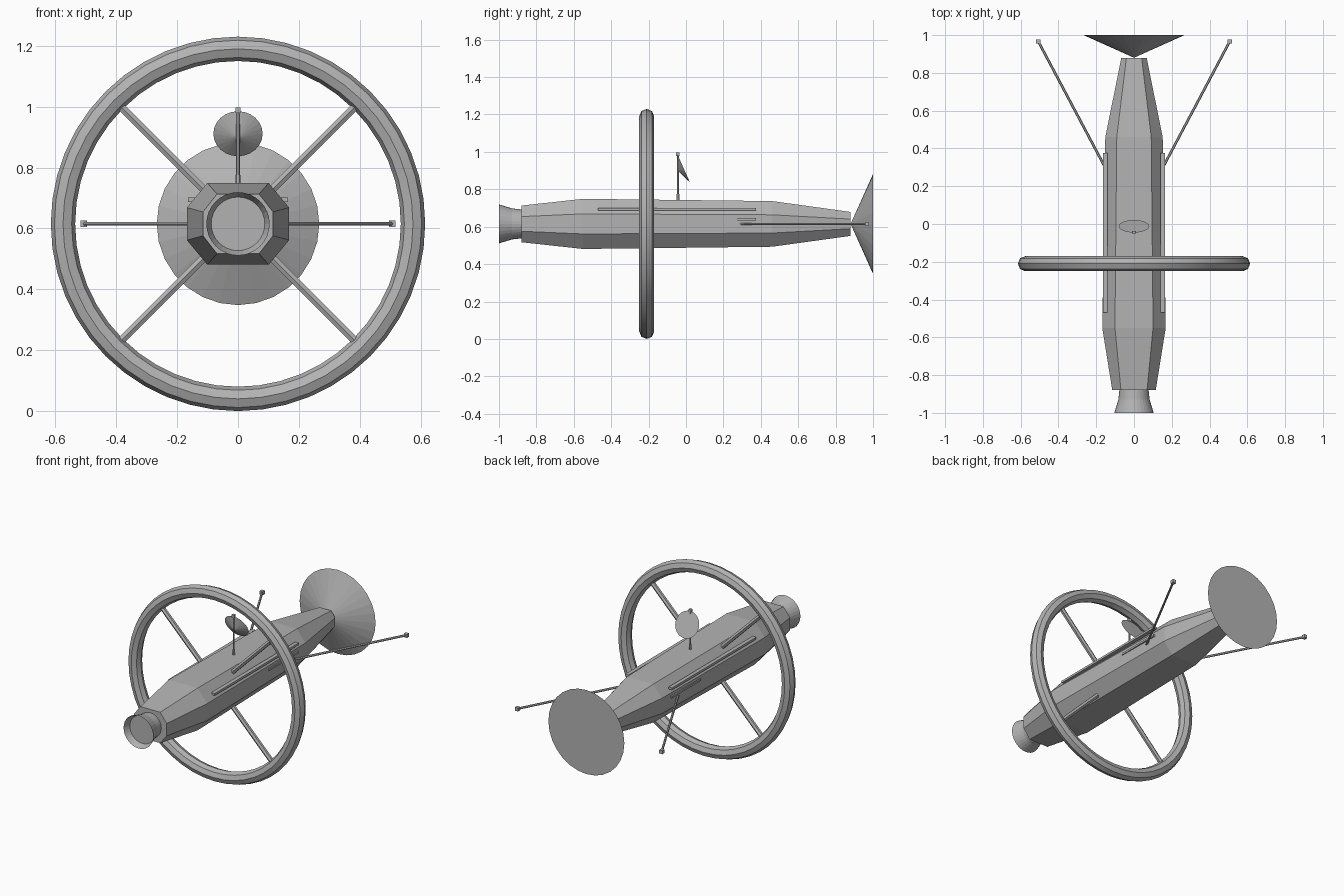
import bpy, bmesh, math
from mathutils import Vector

if "Cube" in bpy.data.objects:
    bpy.data.objects.remove(bpy.data.objects["Cube"], do_unlink=True)

grey = bpy.data.materials.new("hull grey")
grey.use_nodes = True
colour = (0.45, 0.45, 0.45, 1)
grey.diffuse_color = colour
grey.node_tree.nodes["Principled BSDF"].inputs["Base Color"].default_value = colour

AXIS_Z = 0.615   # height of the long axis
RING_Y = -0.21   # station of the wheel


def finish(name, bm):
    bmesh.ops.remove_doubles(bm, verts=bm.verts, dist=1e-5)
    bmesh.ops.recalc_face_normals(bm, faces=bm.faces)
    mesh = bpy.data.meshes.new(name)
    bm.to_mesh(mesh)
    bm.free()
    mesh.materials.append(grey)
    obj = bpy.data.objects.new(name, mesh)
    bpy.context.collection.objects.link(obj)
    return obj


def loft(name, sections, closed=False):
    """Skin a list of equal-length point loops, capping the ends."""
    bm = bmesh.new()
    loops = [[bm.verts.new(p) for p in s] for s in sections]
    pairs = list(zip(loops, loops[1:]))
    if closed:
        pairs.append((loops[-1], loops[0]))
    for a, b in pairs:
        for i in range(len(a)):
            j = (i + 1) % len(a)
            bm.faces.new((a[i], a[j], b[j], b[i]))
    if not closed:
        bm.faces.new(loops[0])
        bm.faces.new(loops[-1])
    bmesh.ops.dissolve_degenerate(bm, edges=bm.edges, dist=1e-5)
    return finish(name, bm)


def lathe(name, origin, axis, profile, sides, turn=0.0):
    """Spin (distance, radius) pairs round an axis."""
    d = Vector(axis).normalized()
    u = d.cross(Vector((0, 0, 1)) if abs(d.z) < 0.9 else Vector((0, 1, 0))).normalized()
    v = d.cross(u)
    angles = [turn + math.tau * i / sides for i in range(sides)]
    return loft(name, [[Vector(origin) + d * t + (u * math.cos(a) + v * math.sin(a)) * r
                        for a in angles] for t, r in profile])


def rod(name, start, end, radius, sides=6):
    d = Vector(end) - Vector(start)
    return lathe(name, start, d, [(0, radius), (d.length, radius)], sides)


def box(name, centre, size):
    bm = bmesh.new()
    bmesh.ops.create_cube(bm, size=1)
    bmesh.ops.scale(bm, vec=size, verts=bm.verts)
    bmesh.ops.translate(bm, vec=centre, verts=bm.verts)
    return finish(name, bm)


# Hull: chamfered box sections tapering to both ends
def hull_section(y, w, h):
    quarter = [(w, h * 0.4), (w * 0.6, h)]
    right = quarter + [(-x, z) for x, z in reversed(quarter)]
    return [(x, y, AXIS_Z + z) for x, z in right + [(-x, -z) for x, z in right]]


loft("hull", [hull_section(*s) for s in (
    (-0.88, 0.115, 0.098), (-0.55, 0.168, 0.134), (0.46, 0.152, 0.122), (0.88, 0.067, 0.064))])

# Flared docking port with a recessed end, and the wide tail dish
lathe("docking_port", (0, 0, AXIS_Z), (0, 1, 0),
      [(-0.87, 0.076), (-0.93, 0.083), (-1, 0.104), (-0.96, 0.088)], 32)
lathe("tail_dish", (0, 0, AXIS_Z), (0, 1, 0), [(0.88, 0), (1, 0.267)], 28)

# Wheel with an eight-sided rim
rim = []
for i in range(48):
    a = math.tau * i / 48
    loop = []
    for k in range(8):
        b = math.tau * k / 8
        r = 0.575 + 0.04 * math.cos(b)
        loop.append((r * math.cos(a), RING_Y + 0.04 * math.sin(b), AXIS_Z + r * math.sin(a)))
    rim.append(loop)
wheel = loft("wheel_rim", rim, closed=True)
bpy.context.view_layer.objects.active = wheel
wheel.select_set(True)
bpy.ops.object.shade_smooth_by_angle(angle=math.radians(30))

# Spokes on the diagonals
for i in range(4):
    a = math.pi / 4 + i * math.pi / 2
    c, s = math.cos(a), math.sin(a)
    rod("spoke_%d" % (i + 1), (c * 0.1, RING_Y, AXIS_Z + s * 0.1),
        (c * 0.55, RING_Y, AXIS_Z + s * 0.55), 0.015)

# Swept side antennas and side rails
for side, sx in (("left", 1), ("right", -1)):
    tip = (sx * 0.507, 0.967, AXIS_Z)
    rod(side + "_antenna", (sx * 0.145, 0.285, AXIS_Z), tip, 0.007)
    box(side + "_antenna_tip", tip, (0.022, 0.022, 0.022))
    box(side + "_long_rail", (sx * 0.153, -0.047, 0.694), (0.024, 0.845, 0.014))
    box(side + "_short_rail", (sx * 0.155, 0.228, 0.640), (0.016, 0.295, 0.012))

# Dorsal mast with a small tilted dish
rod("mast", (0, -0.043, 0.72), (0, -0.043, 0.985), 0.006)
rod("mast_base", (0, -0.043, 0.72), (0, -0.043, 0.775), 0.009)
box("mast_tip", (0, -0.045, 0.988), (0.018, 0.018, 0.018))
lathe("small_dish", (0, -0.012, 0.911), (0, 0.912, 0.409), [(-0.033, 0), (0, 0.081)], 24)
